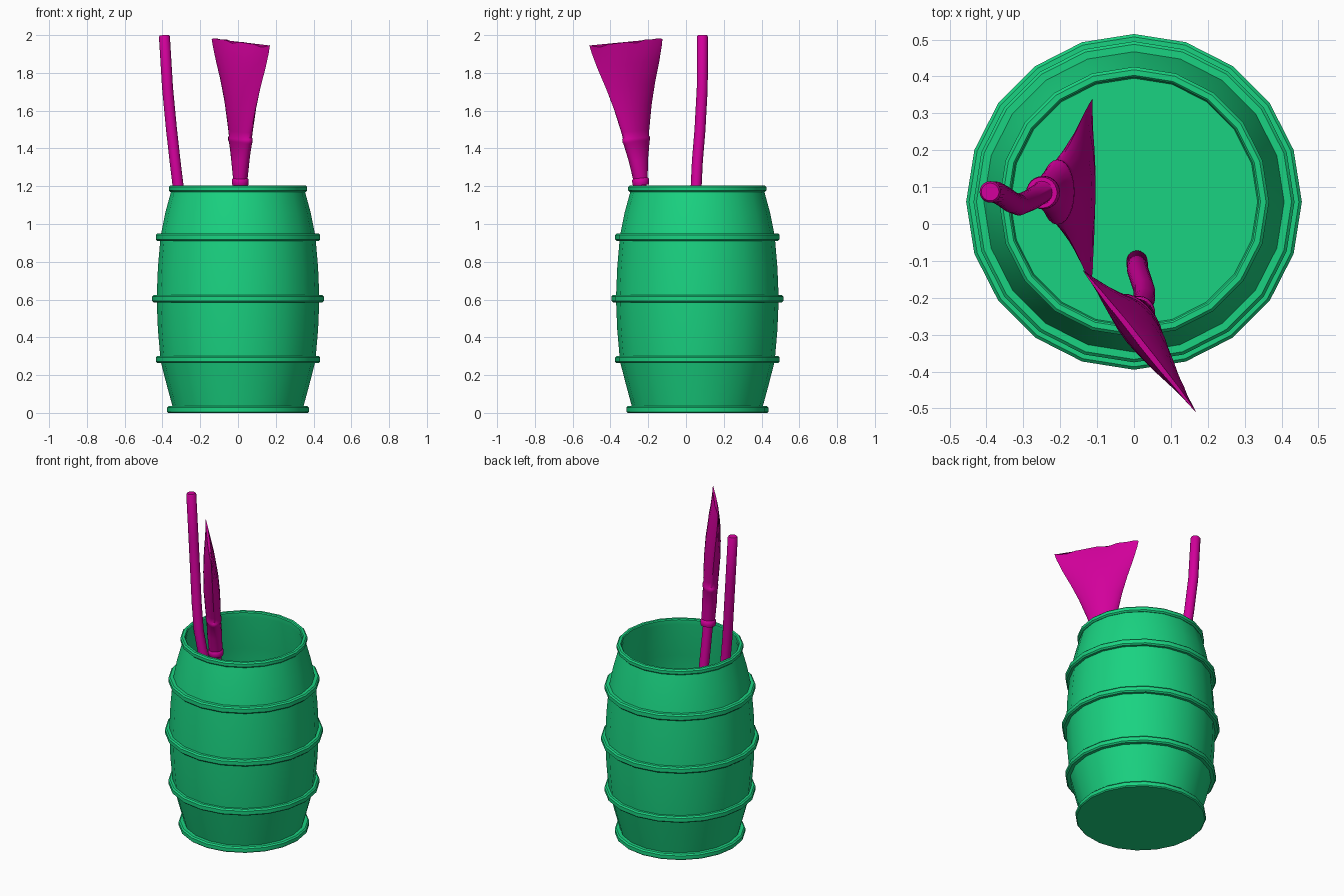
import bpy, bmesh, math
from mathutils import Vector

if "Cube" in bpy.data.objects:
    bpy.data.objects.remove(bpy.data.objects["Cube"])


def material(name, rgb):
    m = bpy.data.materials.new(name)
    m.diffuse_color = (*rgb, 1)
    m.use_nodes = True
    m.node_tree.nodes["Principled BSDF"].inputs["Base Color"].default_value = m.diffuse_color
    return m


GREEN = material("green", (0.01, 0.65, 0.22))
MAGENTA = material("magenta", (0.65, 0.0, 0.33))


def finish(name, rings, mat, angle):
    """Skin a list of point rings, close both ends, and shade smooth."""
    bm = bmesh.new()
    loops = [[bm.verts.new(p) for p in ring] for ring in rings]
    n = len(loops[0])
    for lo, hi in zip(loops, loops[1:]):
        for i in range(n):
            j = (i + 1) % n
            bm.faces.new((lo[i], lo[j], hi[j], hi[i]))
    bm.faces.new(loops[0][::-1])
    bm.faces.new(loops[-1])
    bmesh.ops.recalc_face_normals(bm, faces=bm.faces)
    me = bpy.data.meshes.new(name)
    bm.to_mesh(me)
    bm.free()
    me.materials.append(mat)
    ob = bpy.data.objects.new(name, me)
    bpy.context.collection.objects.link(ob)
    bpy.ops.object.select_all(action='DESELECT')
    bpy.context.view_layer.objects.active = ob
    ob.select_set(True)
    bpy.ops.object.shade_smooth_by_angle(angle=math.radians(angle))
    return ob


def hoop(r, z0, z1, bevel=0.008):
    """Profile of one raised band."""
    return [(r - bevel, z0), (r, z0 + bevel), (r, z1 - bevel), (r - bevel, z1)]


# barrel: one outer and inner profile turned in 20 steps
profile = [(0.37, 0), (0.376, 0.006), (0.376, 0.028), (0.368, 0.036), (0.347, 0.036),
           (0.378, 0.15), (0.407, 0.263)]
profile += hoop(0.435, 0.263, 0.302) + [(0.412, 0.302), (0.424, 0.44), (0.43, 0.585)]
profile += hoop(0.455, 0.585, 0.624) + [(0.43, 0.624), (0.424, 0.77), (0.412, 0.91)]
profile += hoop(0.435, 0.91, 0.95) + [(0.407, 0.95), (0.385, 1.06), (0.355, 1.17)]
profile += hoop(0.366, 1.17, 1.204) + [(0.343, 1.204), (0.338, 1.198), (0.338, 1.17),
            (0.385, 0.95), (0.405, 0.75), (0.408, 0.6), (0.405, 0.45),
            (0.385, 0.26), (0.335, 0.03)]
SIDES = 20
finish("barrel", [[(r * math.cos(i * math.tau / SIDES),
                    0.06 + r * math.sin(i * math.tau / SIDES), z)
                   for i in range(SIDES)] for r, z in profile], GREEN, 35)

# brush head sections: position along head, half width, half depth, side sharpness
HEAD = [(0, 0.031, 0.031, 1), (0, 0.042, 0.042, 1), (0.015, 0.045, 0.045, 1),
        (0.04, 0.045, 0.045, 1), (0.05, 0.039, 0.039, 1), (0.18, 0.057, 0.043, 1),
        (0.3, 0.083, 0.042, 1), (0.31, 0.088, 0.045, 1), (0.33, 0.088, 0.045, 1),
        (0.34, 0.083, 0.042, 1), (0.38, 0.09, 0.044, 1.1), (0.55, 0.127, 0.047, 1.4),
        (0.7, 0.167, 0.043, 1.6), (0.85, 0.212, 0.032, 1.7), (0.95, 0.238, 0.018, 1.7),
        (1.0, 0.248, 0.008, 1.5)]


def oval(center, axis, width_dir, a, b, sharp=1, ragged=0.0, n=24):
    """Ring across axis; sharp above 1 gives a lens, ragged makes an uneven edge."""
    axis = axis.normalized()
    u = (width_dir - axis * width_dir.dot(axis)).normalized()
    v = axis.cross(u)
    ring = []
    for i in range(n):
        t = i * math.tau / n
        c, s = math.cos(t), math.sin(t)
        lift = ragged * (math.sin(7 * c) * 0.6 + math.sin(13 * c + 1) * 0.4)
        ring.append(center + u * a * c + v * b * math.copysign(abs(s) ** sharp, s) + axis * lift)
    return ring


def brush(name, handle, tip, width_dir):
    """Round bent handle, collar and flared flat head."""
    pts = [Vector(p) for p in handle]
    w, tip = Vector(width_dir), Vector(tip)
    rings = []
    for i, p in enumerate(pts):
        axis = pts[min(i + 1, len(pts) - 1)] - pts[max(i - 1, 0)]
        if i == 0:
            rings.append(oval(p, axis, w, 0.024, 0.024))
            p = p + axis.normalized() * 0.008
        rings.append(oval(p, axis, w, 0.029, 0.029))
    head = tip - pts[-1]
    for f, a, b, sharp in HEAD:
        rings.append(oval(pts[-1] + head * f, head, w, a, b, sharp,
                          0.01 * max(0, f - 0.9) * 10))
    finish(name, rings, MAGENTA, 40)


# brush standing head up
brush("brush_head_up",
      [(0.008, -0.10, 0.032), (0.01, -0.125, 0.28), (0.02, -0.155, 0.5), (0.028, -0.18, 0.68),
       (0.028, -0.203, 0.85), (0.02, -0.222, 1.03), (0.012, -0.238, 1.205)],
      (0.015, -0.318, 1.96), (0.62, -0.78, -0.05))

# brush standing head down
brush("brush_head_down",
      [(-0.39, 0.087, 2.0), (-0.373, 0.086, 1.72), (-0.352, 0.074, 1.5), (-0.333, 0.06, 1.33),
       (-0.312, 0.052, 1.16), (-0.283, 0.064, 0.98), (-0.25, 0.085, 0.81)],
      (-0.115, 0.09, 0.05), (0, 1, 0.02))
